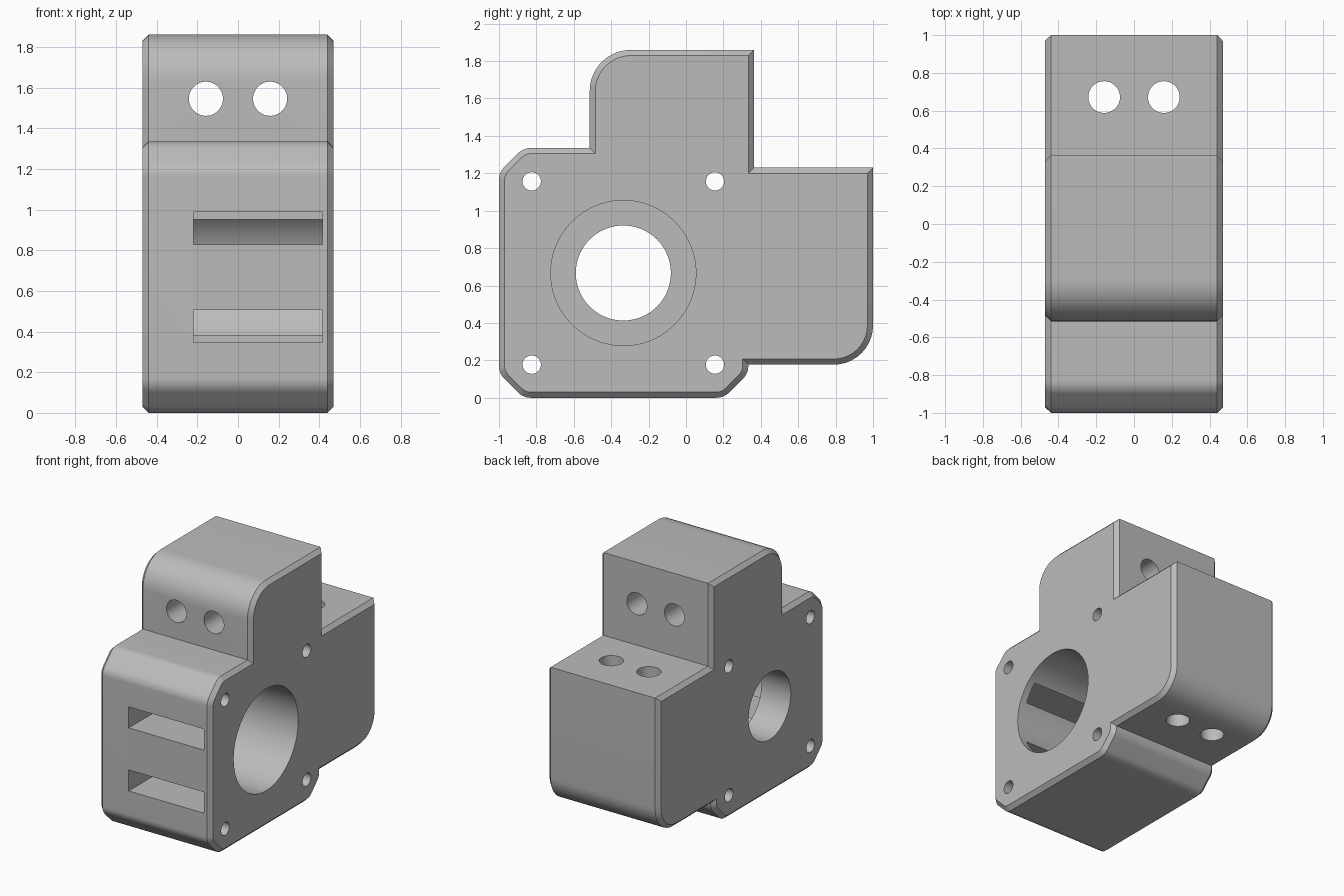
import bpy, bmesh, math
from mathutils import Vector, Matrix

if "Cube" in bpy.data.objects:
    bpy.data.objects.remove(bpy.data.objects["Cube"])

HALF, CHAMFER = 0.47, 0.03
BORE_Y, BORE_Z = -0.335, 0.667

grey = bpy.data.materials.new("plain grey")
grey.diffuse_color = (0.5, 0.5, 0.5, 1)
grey.use_nodes = True
grey.node_tree.nodes["Principled BSDF"].inputs["Base Color"].default_value = grey.diffuse_color


def finish(bm, name):
    bmesh.ops.recalc_face_normals(bm, faces=bm.faces)
    mesh = bpy.data.meshes.new(name)
    bm.to_mesh(mesh)
    bm.free()
    mesh.materials.append(grey)
    ob = bpy.data.objects.new(name, mesh)
    bpy.context.collection.objects.link(ob)
    return ob


def rounded(corners, steps=10):
    """Outline from (y, z, radius) corners, each one filleted."""
    out = []
    for i, (y, z, r) in enumerate(corners):
        p = Vector((y, z))
        if r == 0:
            out.append(p)
            continue
        a = (Vector(corners[i - 1][:2]) - p).normalized()
        b = (Vector(corners[(i + 1) % len(corners)][:2]) - p).normalized()
        half = a.angle(b) / 2
        centre = p + (a + b).normalized() * (r / math.sin(half))
        start = p + a * (r / math.tan(half)) - centre
        end = p + b * (r / math.tan(half)) - centre
        sweep = math.pi - 2 * half
        for k in range(steps + 1):
            t = k / steps
            out.append(centre + (start * math.sin((1 - t) * sweep)
                                 + end * math.sin(t * sweep)) / math.sin(sweep))
    return out


def inset(points, d):
    """Mitred inward offset of a counter-clockwise outline."""
    out = []
    for i, p in enumerate(points):
        e1 = (p - points[i - 1]).normalized()
        e2 = (points[(i + 1) % len(points)] - p).normalized()
        n1, n2 = Vector((-e1.y, e1.x)), Vector((-e2.y, e2.x))
        out.append(p + (n1 + n2) * (d / (1 + n1.dot(n2))))
    return out


def cylinder(name, axis, centre, radius, length, segments=48):
    bm = bmesh.new()
    turn = {"x": Matrix.Rotation(math.pi / 2, 4, "Y"),
            "y": Matrix.Rotation(math.pi / 2, 4, "X"),
            "z": Matrix()}[axis]
    bmesh.ops.create_cone(bm, cap_ends=True, segments=segments, radius1=radius,
                          radius2=radius, depth=length,
                          matrix=Matrix.Translation(centre) @ turn)
    return finish(bm, name)


def box(name, low, high):
    bm = bmesh.new()
    low, high = Vector(low), Vector(high)
    bmesh.ops.create_cube(bm, size=1, matrix=Matrix.Translation((low + high) / 2)
                          @ Matrix.Diagonal((*(high - low), 1)))
    return finish(bm, name)


# Housing: square body, tower and rear arm in one outline, edges chamfered
C, R = 0.13, 0.097
outline = rounded([
    (-1 + C, 0, R), (0.333 - C, 0, R), (0.333, C, R), (0.333, 0.177, 0),
    (1, 0.177, 0.21), (1, 1.23, 0), (0.364, 1.23, 0), (0.364, 1.86, 0),
    (-0.515, 1.86, 0.22), (-0.515, 1.335, 0),
    (-1 + C, 1.335, R), (-1, 1.335 - C, R), (-1, C, R)])
inner = inset(outline, CHAMFER)
bm = bmesh.new()
rings = [[bm.verts.new((x, p.x, p.y)) for p in loop] for x, loop in (
    (-HALF, inner), (-HALF + CHAMFER, outline), (HALF - CHAMFER, outline), (HALF, inner))]
n = len(outline)
for r1, r2 in zip(rings, rings[1:]):
    for i in range(n):
        bm.faces.new((r1[i], r1[(i + 1) % n], r2[(i + 1) % n], r2[i]))
bm.faces.new(rings[0])
bm.faces.new(rings[-1])
housing = finish(bm, "bracket_housing")

# Stepped main bore
cutters = [
    cylinder("counterbore_cutter", "x", (0.139, BORE_Y, BORE_Z), 0.388, 0.722, 96),
    cylinder("through_bore_cutter", "x", (-0.3, BORE_Y, BORE_Z), 0.254, 0.6, 96)]

# Front slots and corner screw holes
for s in (-1, 1):
    z1, z2 = sorted((BORE_Z + s * 0.16, BORE_Z + s * 0.32))
    cutters.append(box("slot_cutter", (-0.22, -1.1, z1), (0.415, -0.6, z2)))
    for t in (-1, 1):
        cutters.append(cylinder("screw_hole_cutter", "x",
                                (0, BORE_Y + s * 0.49, BORE_Z + t * 0.49), 0.049, 1.2, 32))

# Paired holes through the tower and the rear arm
for x in (-0.158, 0.158):
    cutters.append(cylinder("tower_hole_cutter", "y", (x, -0.07, 1.545), 0.084, 1.2))
    cutters.append(cylinder("arm_hole_cutter", "z", (x, 0.672, 0.7), 0.084, 1.4))

bpy.context.view_layer.objects.active = housing
housing.select_set(True)
for cutter in cutters:
    mod = housing.modifiers.new("cut", "BOOLEAN")
    mod.operation, mod.solver, mod.object = "DIFFERENCE", "EXACT", cutter
    bpy.ops.object.modifier_apply(modifier=mod.name)
    bpy.data.objects.remove(cutter)

bpy.ops.object.shade_smooth_by_angle(angle=math.radians(25))
